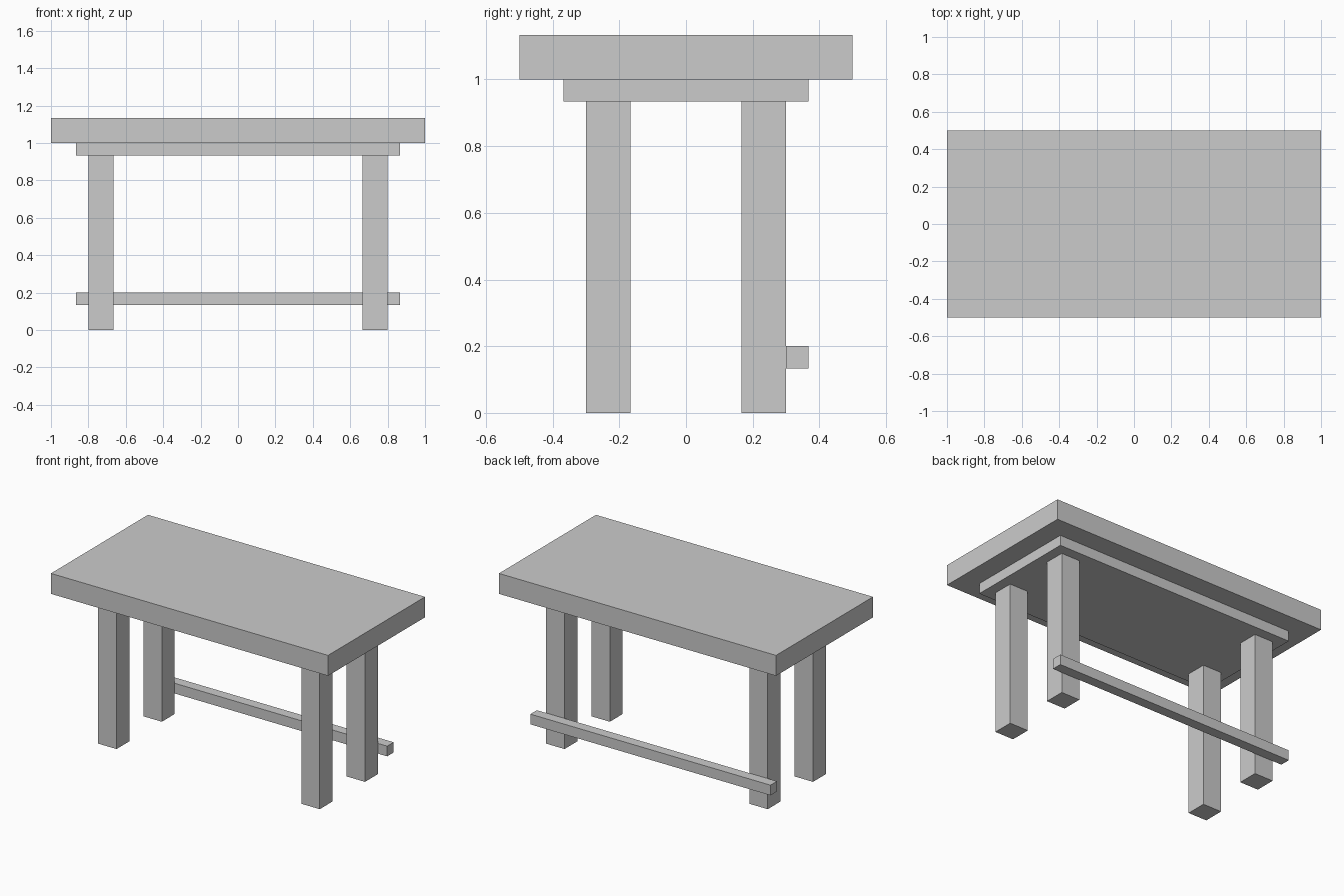
import bpy

if "Cube" in bpy.data.objects:
    bpy.data.objects.remove(bpy.data.objects["Cube"])

U = 1 / 15  # base module of the table


def box(name, x, y, z):
    """Add a box spanning the given (min, max) ranges, in modules."""
    spans = (x, y, z)
    bpy.ops.mesh.primitive_cube_add(size=1, location=[(a + b) / 2 * U for a, b in spans])
    obj = bpy.context.object
    obj.name = name
    obj.scale = [(b - a) * U for a, b in spans]
    bpy.ops.object.transform_apply(location=False, rotation=False, scale=True)
    return obj


# Table top and the smaller slab below it
box("table_top", (-15, 15), (-7.5, 7.5), (15, 17))
box("under_top_slab", (-13, 13), (-5.5, 5.5), (14, 15))

# Four square legs
for side, x in (("left", (-12, -10)), ("right", (10, 12))):
    for end, y in (("front", (-4.5, -2.5)), ("back", (2.5, 4.5))):
        box(f"{end}_{side}_leg", x, y, (0, 14))

# Rail fixed to the outside of the back legs
box("back_rail", (-13, 13), (4.5, 5.5), (2, 3))
